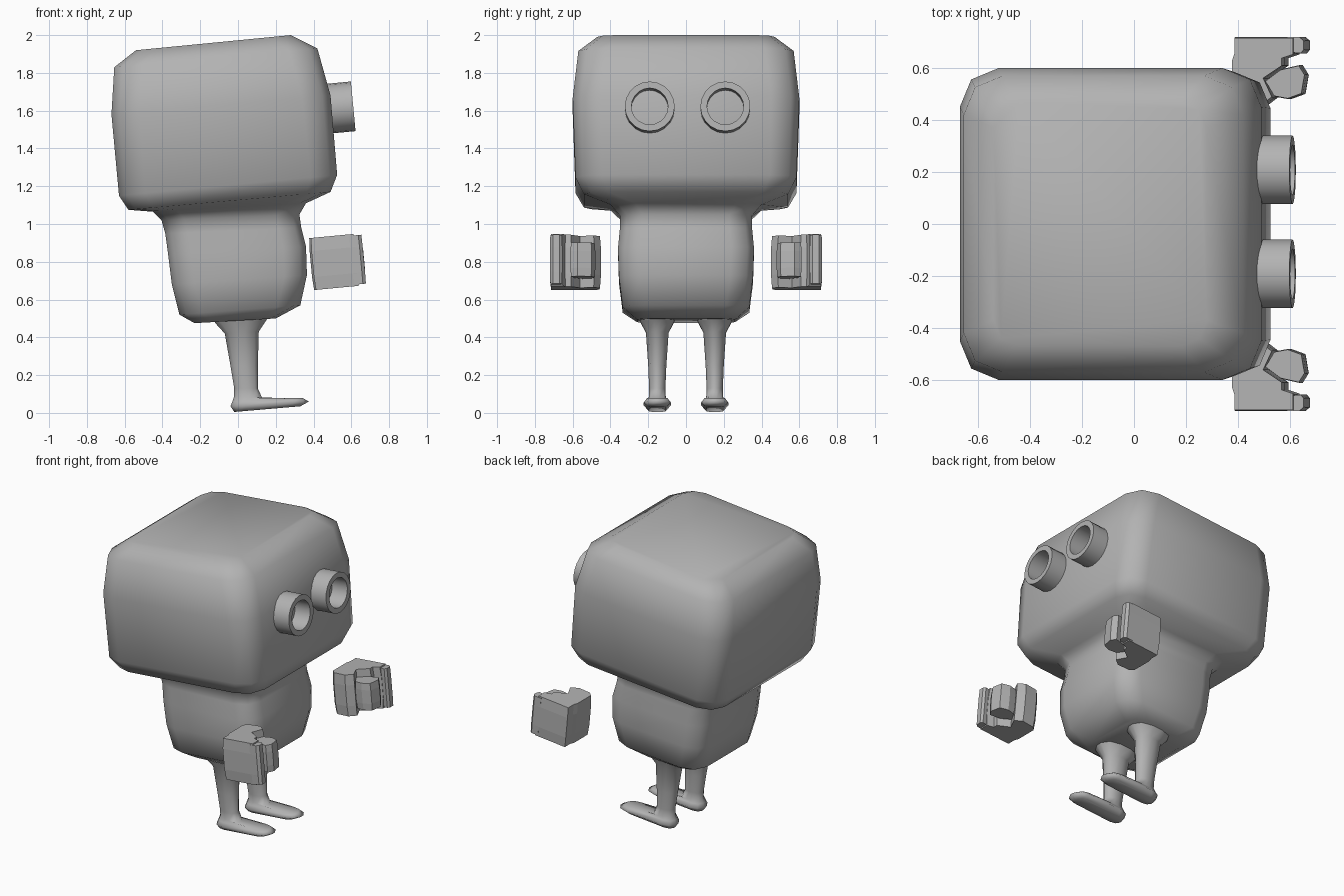
import bpy, bmesh, math
from mathutils import Matrix, Vector

if "Cube" in bpy.data.objects:
    bpy.data.objects.remove(bpy.data.objects["Cube"])

TILT = Matrix.Rotation(math.radians(-5.4), 4, 'Y')   # figure leans back, faces +x

grey = bpy.data.materials.new("light_grey")
grey.diffuse_color = (0.45, 0.45, 0.45, 1)
grey.use_nodes = True
grey.node_tree.nodes["Principled BSDF"].inputs["Base Color"].default_value = grey.diffuse_color


def finish(name, bm, smooth):
    bmesh.ops.recalc_face_normals(bm, faces=bm.faces)
    for f in bm.faces:
        f.smooth = smooth
    me = bpy.data.meshes.new(name)
    bm.to_mesh(me)
    bm.free()
    me.materials.append(grey)
    ob = bpy.data.objects.new(name, me)
    bpy.context.collection.objects.link(ob)
    return ob


def ring(bm, xb, zb, xf, zf, hy, r, yc=0):
    """Rounded rectangle, sloping from its back edge (xb, zb) to its front edge (xf, zf)."""
    cx, hx = (xb + xf) / 2, (xf - xb) / 2
    rx, ry = min(r, hx * 0.8), min(r, hy * 0.8)
    verts = []
    for k, (sx, sy) in enumerate([(1, 1), (-1, 1), (-1, -1), (1, -1)]):
        for s in range(3):
            a = math.radians(k * 90 + s * 45)
            x = cx + sx * (hx - rx) + rx * math.cos(a)
            y = yc + sy * (hy - ry) + ry * math.sin(a)
            z = zb + (zf - zb) * (x - xb) / (xf - xb)
            verts.append(bm.verts.new((x, y, z)))
    return verts


def loft(name, rings, yc=0):
    bm = bmesh.new()
    loops = [ring(bm, *p, yc) for p in rings]
    for a, b in zip(loops, loops[1:]):
        for i in range(12):
            j = (i + 1) % 12
            bm.faces.new((a[i], a[j], b[j], b[i]))
    bm.faces.new(loops[0])
    bm.faces.new(loops[-1])
    return finish(name, bm, True)


# Body flowing through the neck into the head (bottom to top)
loft("body_and_head", [
    (-0.23, 0.475, 0.20, 0.50, 0.26, 0.10),
    (-0.31, 0.52, 0.33, 0.57, 0.335, 0.12),
    (-0.35, 0.68, 0.365, 0.73, 0.355, 0.12),
    (-0.37, 0.84, 0.36, 0.88, 0.36, 0.12),
    (-0.385, 0.95, 0.335, 0.98, 0.35, 0.12),
    (-0.405, 1.02, 0.325, 1.05, 0.35, 0.12),
    (-0.45, 1.065, 0.36, 1.11, 0.40, 0.13),
    (-0.58, 1.075, 0.49, 1.17, 0.54, 0.13),
    (-0.63, 1.15, 0.525, 1.26, 0.585, 0.14),
    (-0.67, 1.58, 0.49, 1.68, 0.60, 0.15),
    (-0.655, 1.83, 0.42, 1.93, 0.57, 0.15),
    (-0.54, 1.92, 0.28, 2.00, 0.47, 0.10),
])

# Legs with flat feet, flaring into the body
for side, yc in (("right", -0.152), ("left", 0.152)):
    loft(side + "_leg", [
        (-0.02, 0.005, 0.33, 0.035, 0.045, 0.05),
        (-0.04, 0.035, 0.375, 0.06, 0.072, 0.08),
        (-0.03, 0.06, 0.34, 0.08, 0.055, 0.06),
        (-0.02, 0.09, 0.13, 0.075, 0.045, 0.07),
        (-0.02, 0.13, 0.105, 0.13, 0.043, 0.07),
        (-0.04, 0.25, 0.105, 0.25, 0.048, 0.07),
        (-0.07, 0.42, 0.11, 0.43, 0.06, 0.08),
        (-0.12, 0.475, 0.15, 0.49, 0.09, 0.10),
        (-0.15, 0.53, 0.18, 0.54, 0.10, 0.10),
    ], yc)

# Hollow eye tubes, open to the face
N = 20
for side, yc in (("right", -0.192), ("left", 0.208)):
    bm = bmesh.new()
    loops = []
    for x, r in ((-0.18, 0.132), (0, 0.132), (0, 0.097), (-0.18, 0.097)):
        loops.append([bm.verts.new((x, r * math.cos(2 * math.pi * i / N),
                                    r * math.sin(2 * math.pi * i / N))) for i in range(N)])
    for k in range(4):
        a, b = loops[k], loops[(k + 1) % 4]
        for i in range(N):
            j = (i + 1) % N
            bm.faces.new((a[i], a[j], b[j], b[i]))
    bm.transform(Matrix.Translation((0.61, yc, 1.623)) @ TILT)
    ob = finish(side + "_eye_tube", bm, True)
    bpy.context.view_layer.objects.active = ob
    ob.select_set(True)
    bpy.ops.object.shade_smooth_by_angle(angle=math.radians(35))
    ob.select_set(False)


# Hands: plan outlines (x, y) extruded in height, narrowed at top and bottom
def slab(name, outline, half, s, shrink):
    bm = bmesh.new()
    c = sum((Vector(p) for p in outline), Vector((0, 0))) / len(outline)
    loops = []
    for z, k in ((-half, shrink), (-half * 0.5, 1), (half * 0.5, 1), (half, shrink)):
        loops.append([bm.verts.new((c.x + (x - c.x) * k - 0.52, s * (c.y + (y - c.y) * k), z))
                      for x, y in outline])
    n = len(outline)
    for a, b in zip(loops, loops[1:]):
        for i in range(n):
            j = (i + 1) % n
            bm.faces.new((a[i], a[j], b[j], b[i]))
    bm.faces.new(loops[0])
    bm.faces.new(loops[-1])
    bm.transform(Matrix.Translation((0.52, 0, 0.80)) @ TILT)
    finish(name, bm, False)


palm = [(0.385, 0.48), (0.385, 0.63), (0.395, 0.66), (0.395, 0.72), (0.63, 0.72), (0.63, 0.655),
        (0.585, 0.64), (0.585, 0.61), (0.51, 0.56), (0.545, 0.485), (0.50, 0.45), (0.41, 0.455)]
fingers = [(0.60, 0.66), (0.60, 0.72), (0.65, 0.72), (0.667, 0.705), (0.667, 0.67), (0.655, 0.655)]
thumb = [(0.51, 0.55), (0.57, 0.595), (0.645, 0.612), (0.668, 0.575), (0.655, 0.50),
         (0.60, 0.48), (0.545, 0.49)]
for side, s in (("right", -1), ("left", 1)):
    slab(side + "_palm", palm, 0.138, s, 0.96)
    slab(side + "_fingers", fingers, 0.13, s, 0.95)
    slab(side + "_thumb", thumb, 0.09, s, 0.95)
